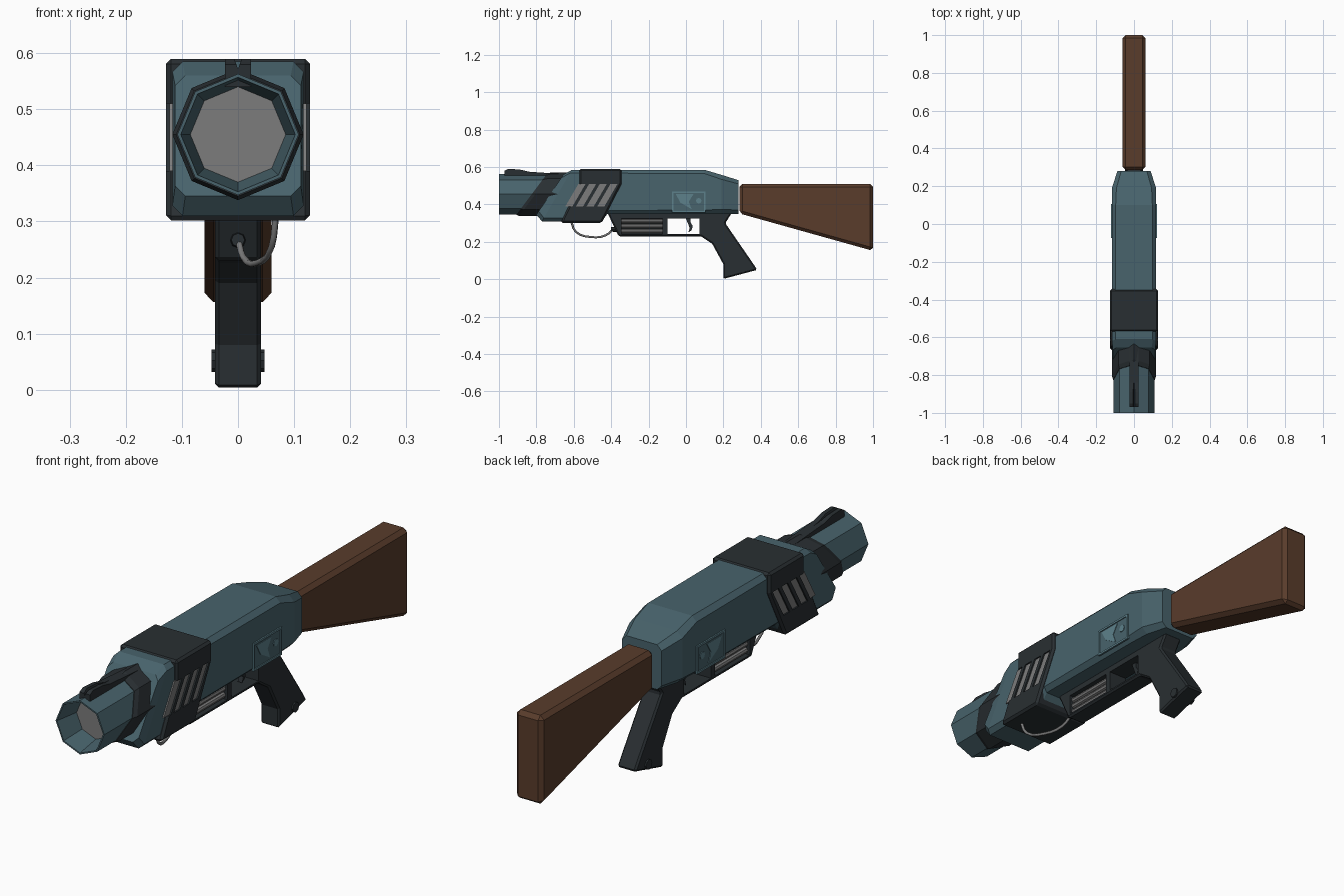
import bpy, bmesh, math
from mathutils import Vector

if "Cube" in bpy.data.objects:
    bpy.data.objects.remove(bpy.data.objects["Cube"])


def material(name, rgb):
    m = bpy.data.materials.new(name)
    m.diffuse_color = (*rgb, 1)
    m.use_nodes = True
    m.node_tree.nodes["Principled BSDF"].inputs["Base Color"].default_value = m.diffuse_color
    return m


TEAL = material("teal_paint", (0.065, 0.125, 0.15))
LIGHT = material("light_teal", (0.11, 0.22, 0.26))
DARK = material("dark_metal", (0.022, 0.028, 0.032))
WOOD = material("wood", (0.10, 0.045, 0.024))
STEEL = material("steel", (0.2, 0.2, 0.2))


def finish(name, bm, mat):
    bmesh.ops.recalc_face_normals(bm, faces=bm.faces)
    me = bpy.data.meshes.new(name)
    bm.to_mesh(me)
    bm.free()
    if mat:
        me.materials.append(mat)
    ob = bpy.data.objects.new(name, me)
    bpy.context.collection.objects.link(ob)
    return ob


def apply(ob, mod):
    bpy.context.view_layer.objects.active = ob
    bpy.ops.object.modifier_apply(modifier=mod.name)


def loft(name, rings, mat, caps=True):
    """Skin a row of closed rings that have equal point counts."""
    bm = bmesh.new()
    vs = [[bm.verts.new(p) for p in r] for r in rings]
    n = len(vs[0])
    for a, b in zip(vs, vs[1:]):
        for i in range(n):
            j = (i + 1) % n
            bm.faces.new((a[i], a[j], b[j], b[i]))
    if caps:
        bm.faces.new(vs[0])
        bm.faces.new(vs[-1])
    return finish(name, bm, mat)


def prism(name, profile, x0, x1, mat, bevel=0):
    """Extrude a (y, z) profile from x0 to x1, with optional flat bevel."""
    ob = loft(name, [[(x, y, z) for y, z in profile] for x in (x0, x1)], mat)
    if bevel:
        m = ob.modifiers.new("bevel", "BEVEL")
        m.width, m.segments, m.limit_method = bevel, 1, "ANGLE"
        apply(ob, m)
    return ob


def rect(y0, y1, z0, z1):
    return [(y0, z0), (y1, z0), (y1, z1), (y0, z1)]


def cut(ob, cutter):
    m = ob.modifiers.new("cut", "BOOLEAN")
    m.operation, m.object, m.solver = "DIFFERENCE", cutter, "EXACT"
    apply(ob, m)
    bpy.data.objects.remove(cutter)


def octagon(r, y, shear=0):
    """Point-up octagon round the bore axis, optionally leaning back."""
    pts = []
    for i in range(8):
        a = i * math.pi / 4
        z = r * math.cos(a)
        pts.append((r * math.sin(a), y + shear * z, 0.455 + z))
    return pts


# Receiver body: (top y, bottom y, half width, top z, bottom z, chamfer)
stations = [(-0.655, -0.80, 0.112, 0.56, 0.345, 0.018),
            (-0.61, -0.77, 0.117, 0.585, 0.31, 0.018),
            (-0.36, -0.45, 0.117, 0.585, 0.31, 0.018),
            (-0.34, -0.42, 0.117, 0.585, 0.35, 0.018),
            (0.10, 0.10, 0.117, 0.585, 0.35, 0.02),
            (0.19, 0.19, 0.117, 0.558, 0.35, 0.024),
            (0.28, 0.28, 0.088, 0.53, 0.35, 0.02)]
rings = []
for yt, yb, w, zt, zb, c in stations:
    half = [(w - c, zb), (w, zb + c), (w, zt - c), (w - c, zt)]
    sec = half + [(-x, z) for x, z in reversed(half)]
    rings.append([(x, yb + (yt - yb) * (z - zb) / (zt - zb), z) for x, z in sec])
loft("receiver_body", rings, TEAL)

# Dark wrap-round band with slanted vents
band = prism("vent_band", [(-0.57, 0.59), (-0.345, 0.59), (-0.345, 0.51),
             (-0.45, 0.302), (-0.67, 0.302), (-0.57, 0.51)], -0.128, 0.128, DARK, 0.009)
for i in range(4):
    y = -0.645 + 0.057 * i
    slot = [(y, 0.39), (y + 0.038, 0.39), (y + 0.108, 0.51), (y + 0.07, 0.51)]
    for s, side in ((1, "right"), (-1, "left")):
        cut(band, prism("slot_cutter", slot, s * 0.119, s * 0.14, None))
        prism(f"vent_slat_{side}_{i}", slot, s * 0.116, s * 0.122, STEEL)

# Barrel with flared bore, slanted collar and bore disc
loft("barrel", [octagon(r, y) for r, y in ((0.108, -0.66), (0.108, -1.0),
     (0.102, -1.0), (0.085, -0.90), (0.085, -0.66))], TEAL, caps=False)
loft("bore_disc", [octagon(0.086, -0.90), octagon(0.086, -0.89)], STEEL)
loft("barrel_collar", [octagon(0.110, -0.825, 0.75), octagon(0.117, -0.805, 0.75),
     octagon(0.117, -0.68, 0.75)], DARK)

# Grooved front sight
sight = prism("front_sight", [(-0.97, 0.54), (-0.97, 0.58), (-0.95, 0.59), (-0.89, 0.587),
              (-0.84, 0.575), (-0.65, 0.562), (-0.65, 0.54)], -0.023, 0.023, DARK)
cut(sight, loft("groove_cutter", [[(-0.014, y, 0.61), (0.014, y, 0.61), (0, y, 0.572)]
                                  for y in (-1.0, -0.6)], None))

# Lower frame and pistol grip in one piece
frame = prism("lower_frame_and_grip", [(-0.42, 0.355), (-0.36, 0.23), (0.08, 0.23),
              (0.14, 0.19), (0.2, 0.08), (0.2, 0.002), (0.38, 0.05), (0.365, 0.075),
              (0.21, 0.30), (0.245, 0.355)], -0.041, 0.041, DARK, 0.007)
cut(frame, prism("trigger_cutter", rect(-0.10, 0.072, 0.243, 0.325), -0.1, 0.1, None))
for s, side in ((1, "right"), (-1, "left")):
    cut(frame, prism("port_cutter", rect(-0.345, -0.125, 0.243, 0.325),
                     s * 0.018, s * 0.1, None))
    # Steel rods in the side port
    for i in range(3):
        z = 0.258 + 0.026 * i
        loft(f"port_rod_{side}_{i}", [[(s * 0.022 + 0.011 * math.cos(k * math.pi / 4), y,
             z + 0.011 * math.sin(k * math.pi / 4)) for k in range(8)]
             for y in (-0.35, -0.12)], STEEL)
    # Grip pin
    loft(f"grip_pin_{side}", [[(x, 0.30 + 0.02 * math.cos(k * math.pi / 4),
         0.052 + 0.02 * math.sin(k * math.pi / 4)) for k in range(8)]
         for x in (s * 0.035, s * 0.047)], DARK)
    # Side plate: framed panel with a plain wedge and a round stud
    a, b = s * 0.115, s * 0.1225
    panel = (("bottom", rect(-0.075, 0.105, 0.358, 0.366)),
             ("top", rect(-0.075, 0.105, 0.462, 0.47)),
             ("front", rect(-0.075, -0.067, 0.366, 0.462)),
             ("back", rect(0.097, 0.105, 0.366, 0.462)))
    for part, prof in panel:
        prism(f"plate_frame_{part}_{side}", prof, a, b, LIGHT)
    prism(f"plate_panel_{side}", rect(-0.067, 0.097, 0.366, 0.462), a, s * 0.1185, TEAL)
    prism(f"plate_wedge_{side}", [(-0.055, 0.455), (0.04, 0.455), (0.015, 0.415),
          (0.03, 0.375), (-0.03, 0.41)], a, s * 0.121, LIGHT)
    prism(f"plate_stud_{side}", [(0.068 + 0.015 * math.cos(k * math.pi / 4),
          0.42 + 0.015 * math.sin(k * math.pi / 4)) for k in range(8)], a, s * 0.121, LIGHT)

# Trigger
prism("trigger", [(-0.005, 0.335), (0.022, 0.335), (0.024, 0.305), (0.036, 0.285),
      (0.03, 0.262), (0.012, 0.25), (0.02, 0.272), (0.014, 0.29)], -0.01, 0.01, DARK)

# Shoulder stock
prism("shoulder_stock", [(0.285, 0.51), (1.0, 0.51), (1.0, 0.152), (0.285, 0.352)],
      -0.06, 0.06, WOOD, 0.016)

# Hanging cable under the fore end
cu = bpy.data.curves.new("hanging_cable", "CURVE")
cu.dimensions = "3D"
cu.bevel_depth, cu.bevel_resolution, cu.resolution_u = 0.006, 1, 3
cu.use_fill_caps = True
path = [(0.068, -0.615, 0.315), (0.06, -0.59, 0.255), (0.035, -0.51, 0.226),
        (0.01, -0.43, 0.235), (0.0, -0.385, 0.27)]
sp = cu.splines.new("BEZIER")
sp.bezier_points.add(len(path) - 1)
for bp, p in zip(sp.bezier_points, path):
    bp.co = Vector(p)
    bp.handle_left_type = bp.handle_right_type = "AUTO"
cu.materials.append(STEEL)
bpy.context.collection.objects.link(bpy.data.objects.new("hanging_cable", cu))

# Cable socket on the sloped front of the lower frame
loft("cable_socket", [[(r * math.cos(k * math.pi / 4), y, 0.267 + r * math.sin(k * math.pi / 4))
     for k in range(8)] for r, y in ((0.012, -0.40), (0.015, -0.365))], DARK)
